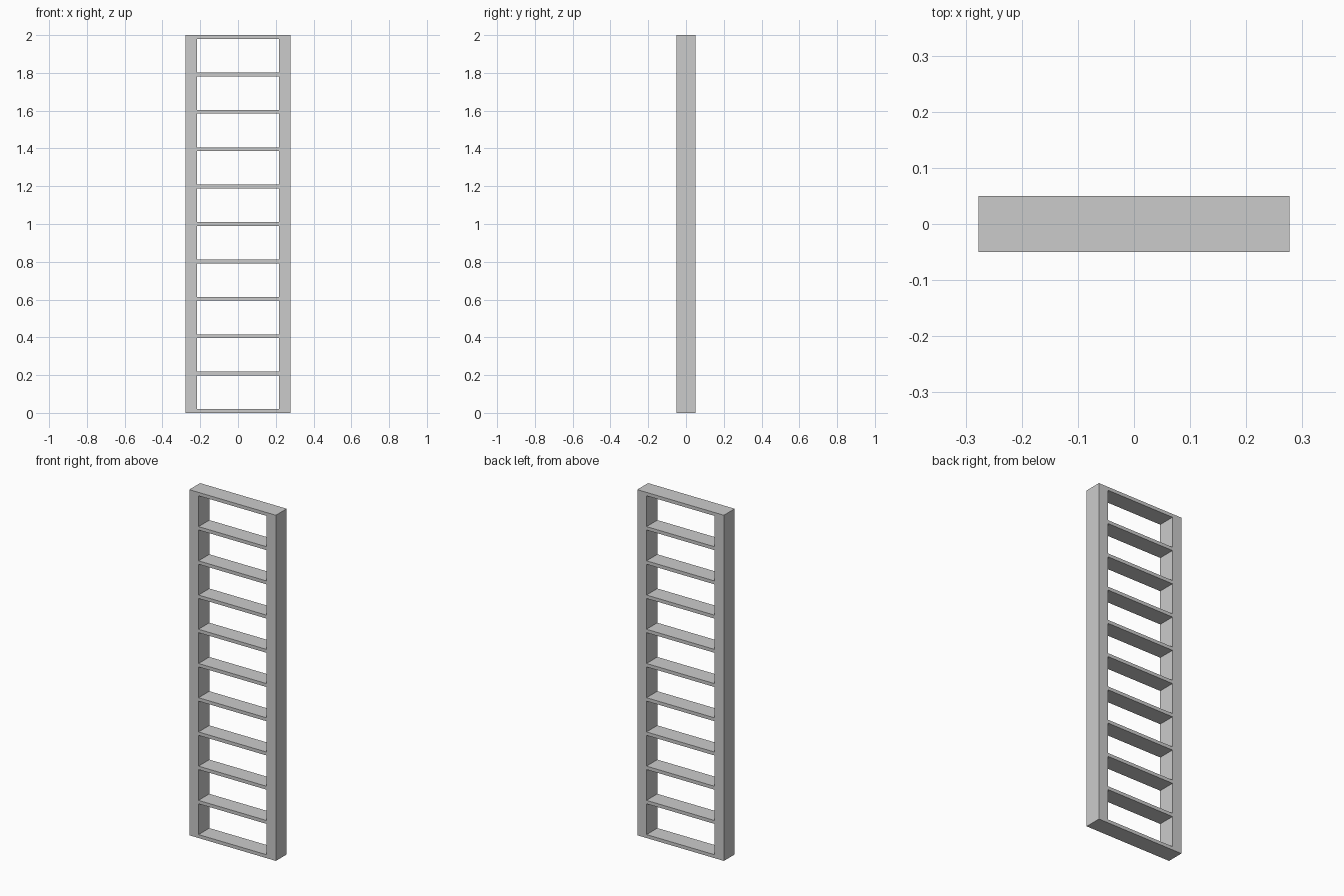
import bpy

cube = bpy.data.objects.get("Cube")
if cube:
    bpy.data.objects.remove(cube, do_unlink=True)

# Overall proportions
HEIGHT = 2.0
WIDTH = 0.5545
DEPTH = 0.099
POST = 0.0594
BOARD = 0.0198
SHELVES = 11

grey = bpy.data.materials.new("light_grey")
grey.use_nodes = True
colour = (0.6, 0.6, 0.6, 1)
grey.diffuse_color = colour
grey.node_tree.nodes["Principled BSDF"].inputs["Base Color"].default_value = colour


def box(name, size, location):
    bpy.ops.mesh.primitive_cube_add(size=1, location=location)
    obj = bpy.context.object
    obj.name = name
    obj.scale = size
    bpy.ops.object.transform_apply(location=False, rotation=False, scale=True)
    obj.data.materials.append(grey)
    return obj


# Upright side posts
for side, sign in (("left", 1), ("right", -1)):
    box(side + "_post", (POST, DEPTH, HEIGHT),
        (sign * (WIDTH - POST) / 2, 0, HEIGHT / 2))

# Evenly spaced flat boards between the posts
step = (HEIGHT - BOARD) / (SHELVES - 1)
for i in range(SHELVES):
    box(f"shelf_{i + 1}", (WIDTH - 2 * POST, DEPTH, BOARD),
        (0, 0, BOARD / 2 + i * step))
